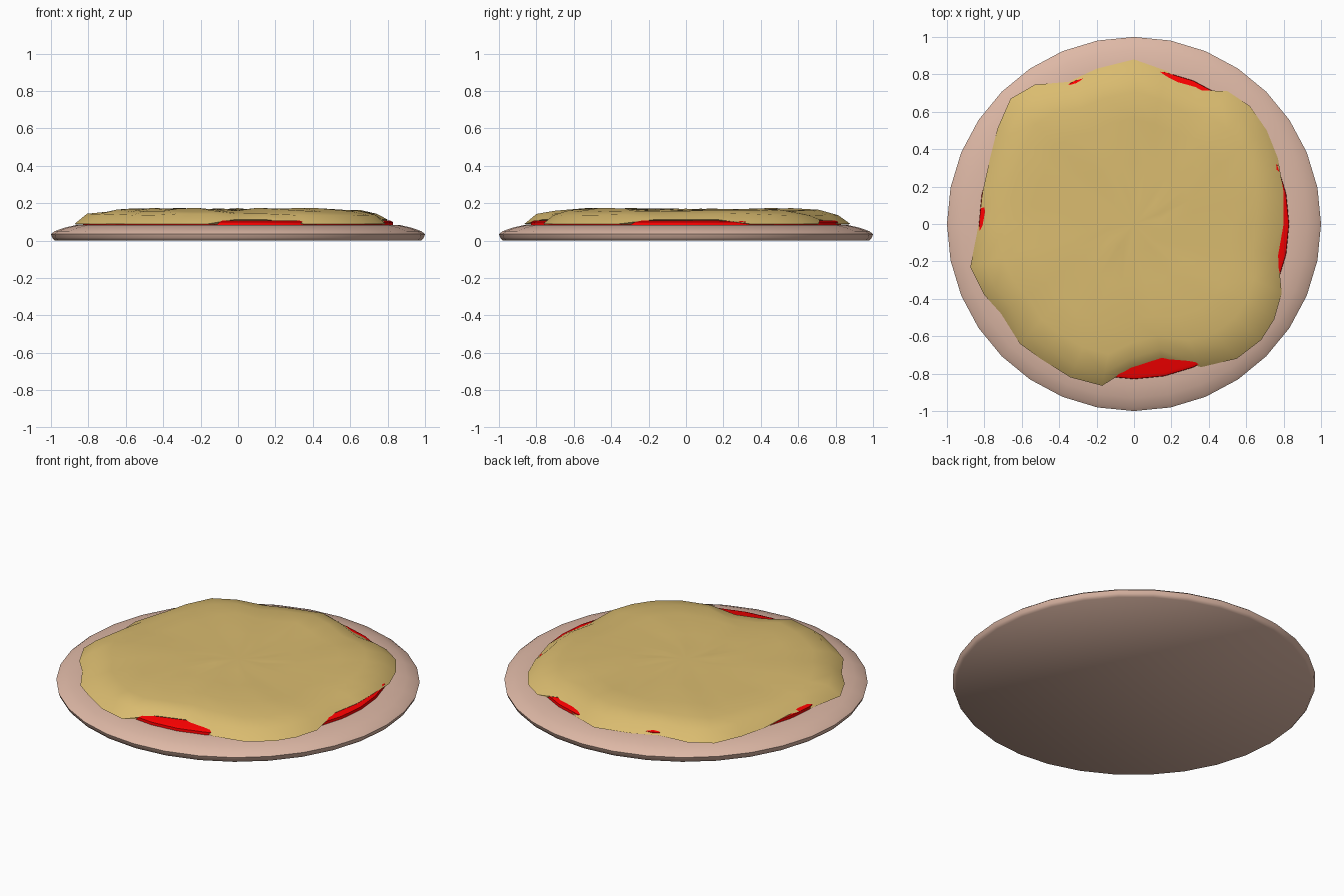
import bpy, math, random

if "Cube" in bpy.data.objects:
    bpy.data.objects.remove(bpy.data.objects["Cube"])
random.seed(4)
N = 32


def ring(r, z):
    return [(r * math.sin(2 * math.pi * i / N), r * math.cos(2 * math.pi * i / N), z) for i in range(N)]


def loft(name, rings, color, angle=50):
    """Skin stacked rings and close both ends with a fan."""
    verts = [v for r in rings for v in r]
    faces = []
    for k in range(len(rings) - 1):
        for i in range(N):
            j = (i + 1) % N
            faces.append((k * N + i, (k + 1) * N + i, (k + 1) * N + j, k * N + j))
    faces.append(tuple(range(N)))
    top = (len(rings) - 1) * N
    verts.append((0, 0, sum(v[2] for v in rings[-1]) / N))
    for i in range(N):
        faces.append((top + i, len(verts) - 1, top + (i + 1) % N))
    me = bpy.data.meshes.new(name)
    me.from_pydata(verts, [], faces)
    ob = bpy.data.objects.new(name, me)
    bpy.context.collection.objects.link(ob)
    mat = bpy.data.materials.new(name)
    mat.diffuse_color = (*color, 1)
    mat.use_nodes = True
    mat.node_tree.nodes["Principled BSDF"].inputs["Base Color"].default_value = mat.diffuse_color
    me.materials.append(mat)
    bpy.ops.object.select_all(action='DESELECT')
    ob.select_set(True)
    bpy.context.view_layer.objects.active = ob
    bpy.ops.object.mode_set(mode='EDIT')
    bpy.ops.mesh.select_all(action='SELECT')
    bpy.ops.mesh.normals_make_consistent(inside=False)
    bpy.ops.object.mode_set(mode='OBJECT')
    bpy.ops.object.shade_smooth_by_angle(angle=math.radians(angle))
    return ob


# Crust: rounded disc
crust = [(0.98, 0), (0.993, 0.015), (1.0, 0.035), (0.98, 0.05),
         (0.93, 0.068), (0.87, 0.082), (0.8, 0.086)]
loft("crust", [ring(r, z) for r, z in crust], (0.73, 0.48, 0.38))

# Sauce: thin disc
loft("sauce", [ring(0.83, 0.08), ring(0.828, 0.1), ring(0.81, 0.108)], (1.0, 0.0, 0.0), 30)

# Cheese: irregular outline, clockwise from the back
outline = [(0, .88), (.17, .82), (.36, .715), (.5, .71), (.62, .63), (.71, .5), (.77, .35), (.80, .17),
           (.80, 0), (.77, -.17), (.79, -.37), (.75, -.51), (.68, -.62), (.55, -.72), (.36, -.765), (.15, -.715),
           (-.02, -.77), (-.17, -.865), (-.34, -.82), (-.5, -.72), (-.61, -.64), (-.71, -.48), (-.8, -.38),
           (-.875, -.23), (-.83, 0), (-.81, .17), (-.77, .35), (-.73, .51), (-.66, .67), (-.53, .745),
           (-.35, .76), (-.2, .83)]
edge = [(x, y, 0.112 if math.hypot(x, y) < 0.83 else 0.088) for x, y in outline]


def inset(f, z, bump):
    # blend the outline toward a circle further inside
    out = []
    for i, (x, y) in enumerate(outline):
        a = 2 * math.pi * i / N
        t = 1.1 * (1 - f)
        out.append((f * (x * (1 - t) + .8 * math.sin(a) * t), f * (y * (1 - t) + .8 * math.cos(a) * t),
                    z + random.uniform(-bump, bump)))
    return out


under = [(x * 0.97, y * 0.97, 0.085) for x, y in outline]
loft("cheese", [under, edge, inset(.93, .139, .006), inset(.82, .158, .008),
                inset(.66, .167, .008), inset(.4, .165, .004), inset(.18, .168, .003)],
     (0.70, 0.50, 0.16), 60)
